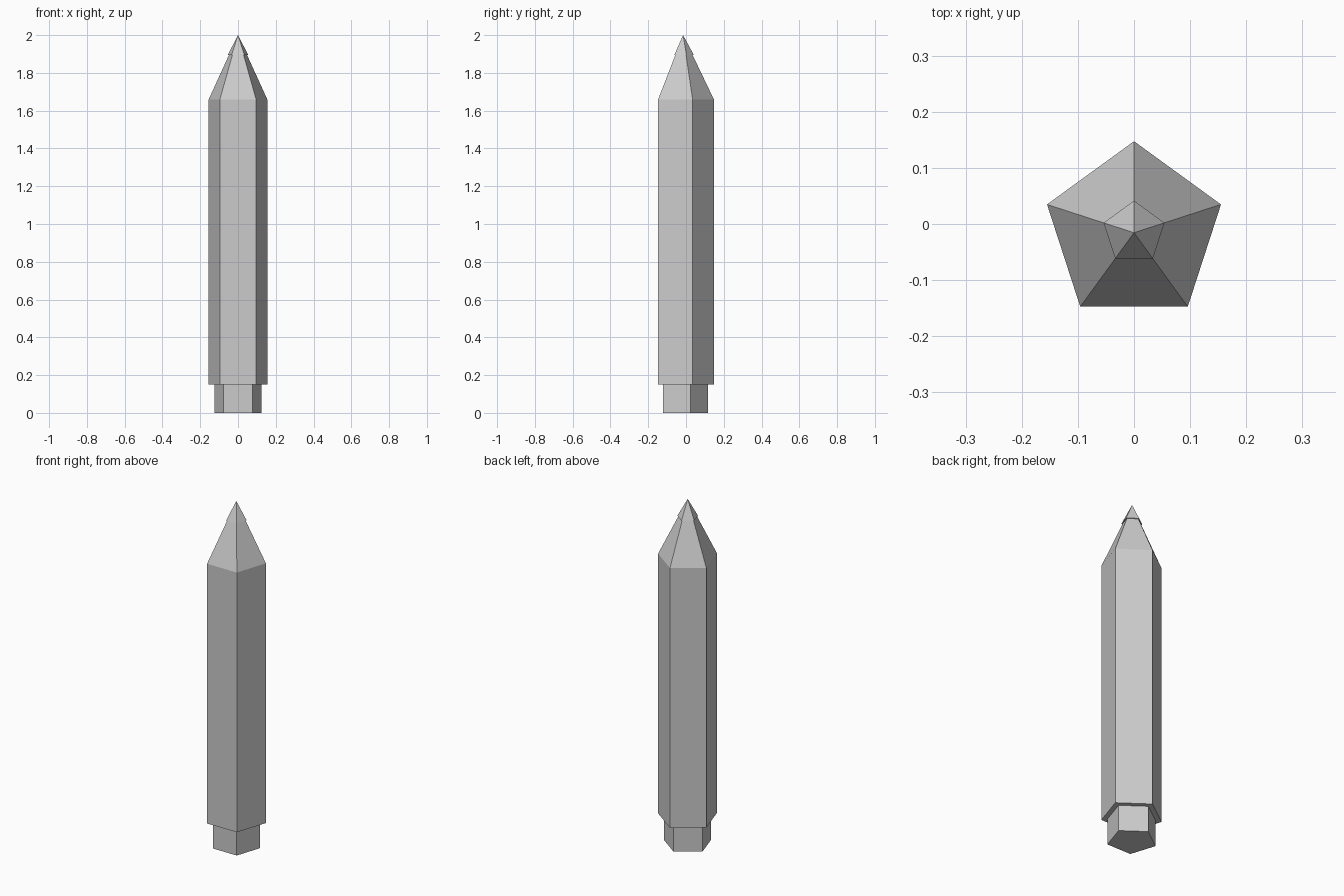
import bpy

if "Cube" in bpy.data.objects:
    bpy.data.objects.remove(bpy.data.objects["Cube"])

SIDES = 5
CENTRE_Y = -0.0155  # pentagon centre, so that its bounds are centred on y = 0


def prism(name, r_low, r_high, z_low, z_high):
    """Pentagonal prism or pyramid with one corner pointing to +y."""
    bpy.ops.mesh.primitive_cone_add(
        vertices=SIDES, radius1=r_low, radius2=r_high, depth=z_high - z_low,
        location=(0, CENTRE_Y, (z_low + z_high) / 2))
    obj = bpy.context.object
    obj.name = name
    return obj


# stub at the bottom end
prism("end_stub", 0.131, 0.131, 0.0, 0.15)
# long shaft
prism("shaft", 0.163, 0.163, 0.15, 1.66)
# sharpened taper
prism("sharpened_taper", 0.163, 0.0, 1.66, 2.0)
# slightly wider point over the taper
prism("point", 0.057, 0.0, 1.895, 2.0)
